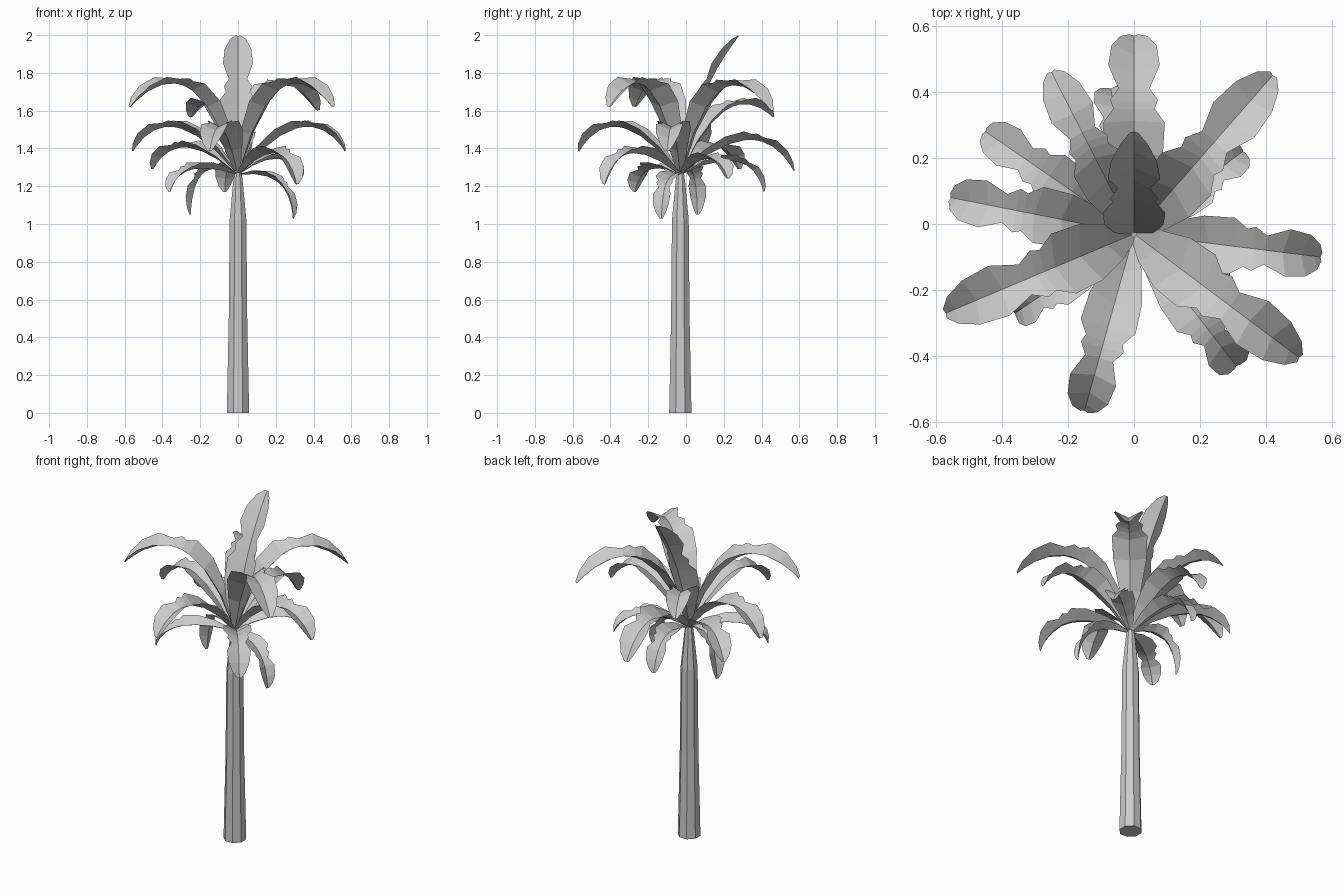
import bpy, bmesh, math
from mathutils import Vector

if "Cube" in bpy.data.objects:
    bpy.data.objects.remove(bpy.data.objects["Cube"])

ROOT = Vector((0, -0.03, 1.26))

# Leaf outline: position along rib, half width, edge lift (as fraction of half width)
OUTLINE = [(0, .014, .3), (.17, .058, .55), (.33, .092, .5), (.47, .098, .5), (.53, .066, .5),
           (.57, .076, .5), (.63, .050, .5), (.74, .082, .5), (.86, .072, .5), (.95, .044, .5), (1, .014, .4)]


def mesh_object(name, bm):
    bmesh.ops.recalc_face_normals(bm, faces=bm.faces)
    me = bpy.data.meshes.new(name)
    bm.to_mesh(me)
    bm.free()
    ob = bpy.data.objects.new(name, me)
    bpy.context.collection.objects.link(ob)
    return ob


def leaf(name, tip, ctrl, width):
    """Channel-folded leaf along a quadratic curve from the crown to the tip."""
    tip, ctrl = Vector(tip), Vector(ctrl)
    out = tip - ROOT
    side = Vector((-out.y, out.x, 0)).normalized()
    bm = bmesh.new()
    rows = []
    for t, w, lift in OUTLINE:
        p = ROOT * (1 - t) ** 2 + ctrl * 2 * t * (1 - t) + tip * t * t
        tan = ((ctrl - ROOT) * (1 - t) + (tip - ctrl) * t).normalized()
        up = tan.cross(side)
        w *= width
        rows.append([bm.verts.new(p + side * w * s + up * w * lift * abs(s)) for s in (-1, 0, 1)])
    for a, b in zip(rows, rows[1:]):
        for i in (0, 1):
            bm.faces.new((a[i], a[i + 1], b[i + 1], b[i]))
    return mesh_object(name, bm)


# Trunk: eight-sided tapered column
bm = bmesh.new()
rings = []
for z, r in [(0, .064), (.5, .053), (1.02, .048), (1.22, .028), (1.28, .02)]:
    rings.append([bm.verts.new((r * math.cos(a), r * math.sin(a) - .03, z))
                  for a in [math.pi * (i + .5) / 4 for i in range(8)]])
for a, b in zip(rings, rings[1:]):
    for i in range(8):
        j = (i + 1) % 8
        bm.faces.new((a[i], a[j], b[j], b[i]))
bm.faces.new(rings[0])
bm.faces.new(rings[-1])
mesh_object("trunk", bm)

# Upright centre leaf
leaf("leaf_centre", (0, .28, 1.995), (0, .05, 1.70), .97)

# Arching leaves: tip x, y, z, peak height, reach of bend, width scale
LEAVES = [
    (-.57, -.27, 1.62, 1.745, .4, 1.0), (.5, -.405, 1.62, 1.745, .4, 1.0),
    (.42, .45, 1.60, 1.735, .4, 1.0), (-.25, .46, 1.565, 1.635, .5, .85),
    (-.555, .08, 1.385, 1.515, .65, .88), (.565, -.1, 1.385, 1.515, .65, .88),
    (-.15, -.565, 1.385, 1.515, .65, .88), (0, .57, 1.28, 1.445, .7, .95),
    (-.45, .28, 1.29, 1.405, .7, .8), (.31, -.43, 1.21, 1.375, .8, .8),
    (-.36, -.27, 1.17, 1.295, .85, .7), (.29, -.13, 1.03, 1.265, .95, .6),
    (-.25, .06, 1.05, 1.295, .95, .6), (-.07, .41, 1.17, 1.335, .85, .7),
    (.33, .22, 1.24, 1.345, .75, .7)]
for n, (x, y, z, peak, reach, width) in enumerate(LEAVES):
    p, h = peak - ROOT.z, z - ROOT.z
    c = p + math.sqrt(p * p - p * h)
    leaf(f"leaf_{n + 1}", (x, y, z), (x * reach, ROOT.y + (y - ROOT.y) * reach, ROOT.z + c), width)
